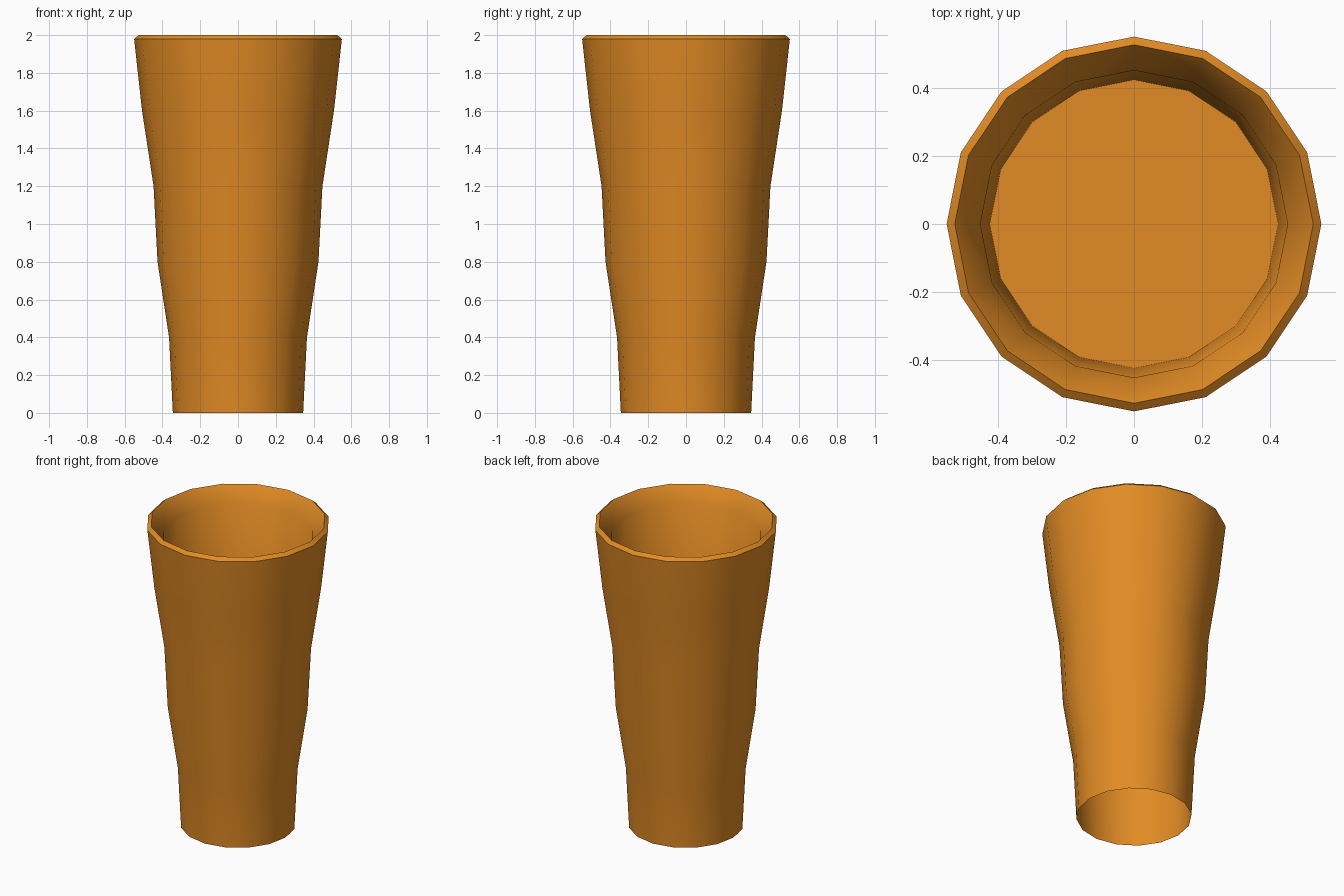
import bpy, bmesh, math

if "Cube" in bpy.data.objects:
    bpy.data.objects.remove(bpy.data.objects["Cube"])

SIDES = 16

# one orange material for the whole cup
orange = bpy.data.materials.new("orange")
orange.diffuse_color = (0.76, 0.26, 0.018, 1.0)
orange.use_nodes = True
orange.node_tree.nodes["Principled BSDF"].inputs["Base Color"].default_value = orange.diffuse_color

# (radius, height, sharp ring): outer wall upward, rim, then inside down to floor
profile = [
    (0.345, 0.00, False), (0.365, 0.40, False), (0.426, 0.80, False),
    (0.447, 1.20, False), (0.508, 1.60, False), (0.550, 1.98, True),
    (0.526, 2.00, True), (0.451, 1.90, False), (0.423, 0.95, True),
]

bm = bmesh.new()
rings = []
for r, z, _ in profile:
    rings.append([bm.verts.new((r * math.cos(2 * math.pi * i / SIDES),
                                r * math.sin(2 * math.pi * i / SIDES), z))
                  for i in range(SIDES)])

# walls between neighbouring rings (underside stays open)
for low, high in zip(rings, rings[1:]):
    for i in range(SIDES):
        j = (i + 1) % SIDES
        bm.faces.new((low[i], low[j], high[j], high[i]))

# inner floor
bm.faces.new(rings[-1])

# smooth walls with crisp rim and floor edges
for f in bm.faces:
    f.smooth = True
for ring, (_, _, sharp) in zip(rings, profile):
    if sharp:
        for i in range(SIDES):
            bm.edges.get((ring[i], ring[(i + 1) % SIDES])).smooth = False

mesh = bpy.data.meshes.new("cup")
bm.to_mesh(mesh)
bm.free()
mesh.materials.append(orange)
cup = bpy.data.objects.new("cup", mesh)
bpy.context.collection.objects.link(cup)
